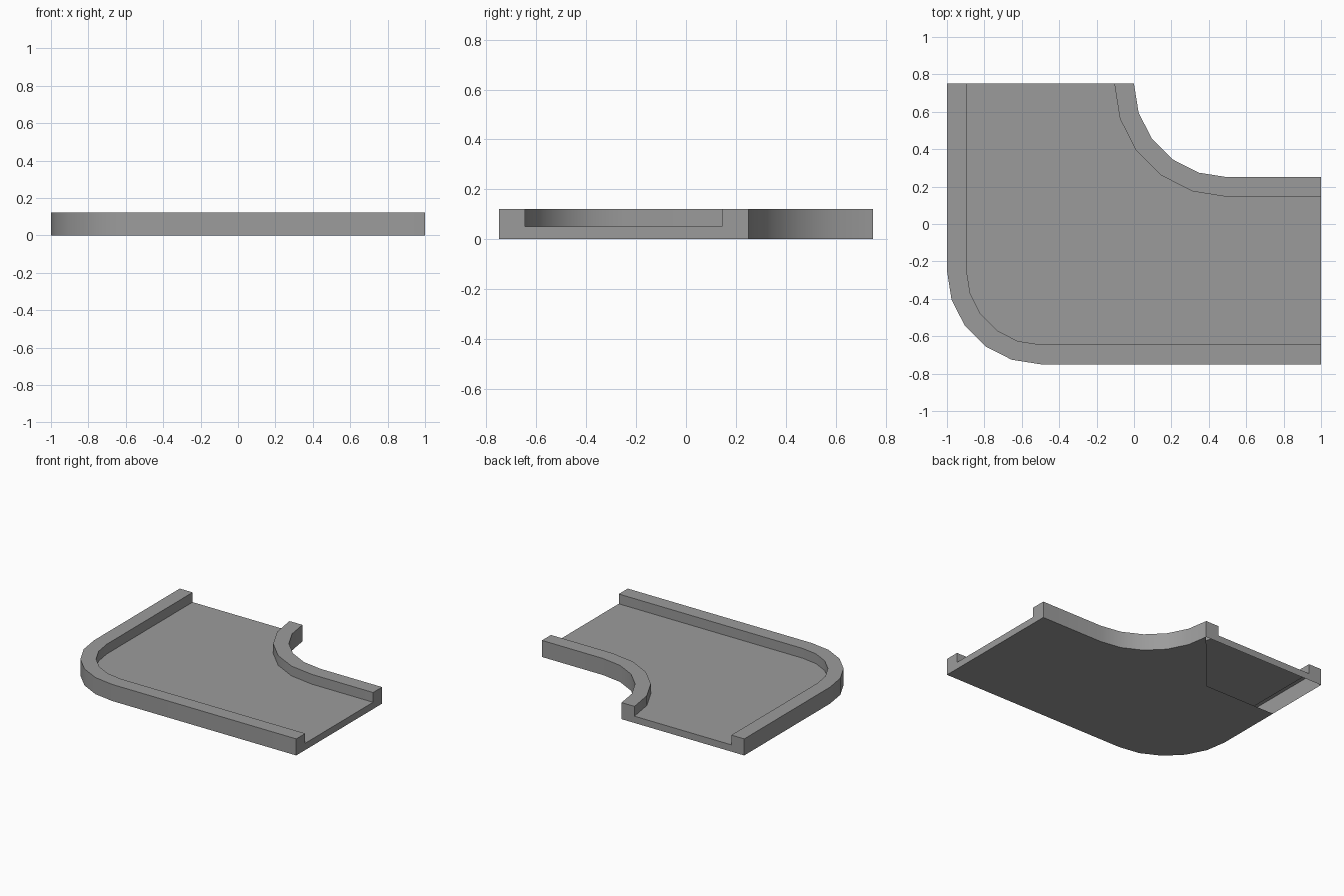
import bpy, bmesh
from math import sin, cos, radians

cube = bpy.data.objects.get("Cube")
if cube:
    bpy.data.objects.remove(cube, do_unlink=True)

FLOOR, TOP = 0.05, 0.122     # floor and rim heights
RIM, RADIUS = 0.105, 0.5     # rim width and bend radius

gray = bpy.data.materials.new("plain gray")
gray.use_nodes = True
color = (0.33, 0.33, 0.33, 1)
gray.diffuse_color = color
gray.node_tree.nodes["Principled BSDF"].inputs["Base Color"].default_value = color


def bend(cx, cy, r):
    """Quarter turn from heading -y to heading +x, in five segments."""
    angles = [radians(180 + 18 * i) for i in range(6)]
    return [(cx + r * cos(a), cy + r * sin(a)) for a in angles]


def wide_path(inset):
    x = inset - 1
    return ([(x, 0.75), (x, 0.25)] + bend(-0.5, -0.25, RADIUS - inset)
            + [(1, inset - 0.75)])


def tight_path(inset):
    return bend(0.5, 0.75, RADIUS + inset) + [(1, 0.25 - inset)]


bm = bmesh.new()


def face(points):
    return bm.faces.new([bm.verts.new(p) for p in points])


def at(path, z):
    return [(x, y, z) for x, y in path]


def strip(a, b):
    """Bridge two matching paths with quads."""
    for i in range(len(a) - 1):
        face([a[i], a[i + 1], b[i + 1], b[i]])


# Raised rims: outer side, flat top, inner side
sections = []
for path in (wide_path, tight_path):
    rails = [at(path(0), 0), at(path(0), TOP), at(path(RIM), TOP), at(path(RIM), FLOOR)]
    for a, b in zip(rails, rails[1:]):
        strip(a, b)
    sections.append(rails)
wide, tight = sections

# Floor between the rims
face(wide[3] + tight[3][::-1])

# Open track ends, each one U-shaped face
for end in (0, -1):
    face([r[end] for r in wide] + [r[end] for r in tight[::-1]])

# Underside, with an opening beneath one end
face(wide[0][1:] + tight[0][::-1] + [(-0.42, 0.25, 0)])

bmesh.ops.remove_doubles(bm, verts=bm.verts[:], dist=0.0005)
bmesh.ops.recalc_face_normals(bm, faces=bm.faces[:])

mesh = bpy.data.meshes.new("corner_track")
bm.to_mesh(mesh)
bm.free()
mesh.materials.append(gray)
track = bpy.data.objects.new("corner_track", mesh)
bpy.context.collection.objects.link(track)

# Smooth bends with sharp rim edges
bpy.ops.object.select_all(action="DESELECT")
track.select_set(True)
bpy.context.view_layer.objects.active = track
bpy.ops.object.shade_smooth_by_angle(angle=radians(30))
